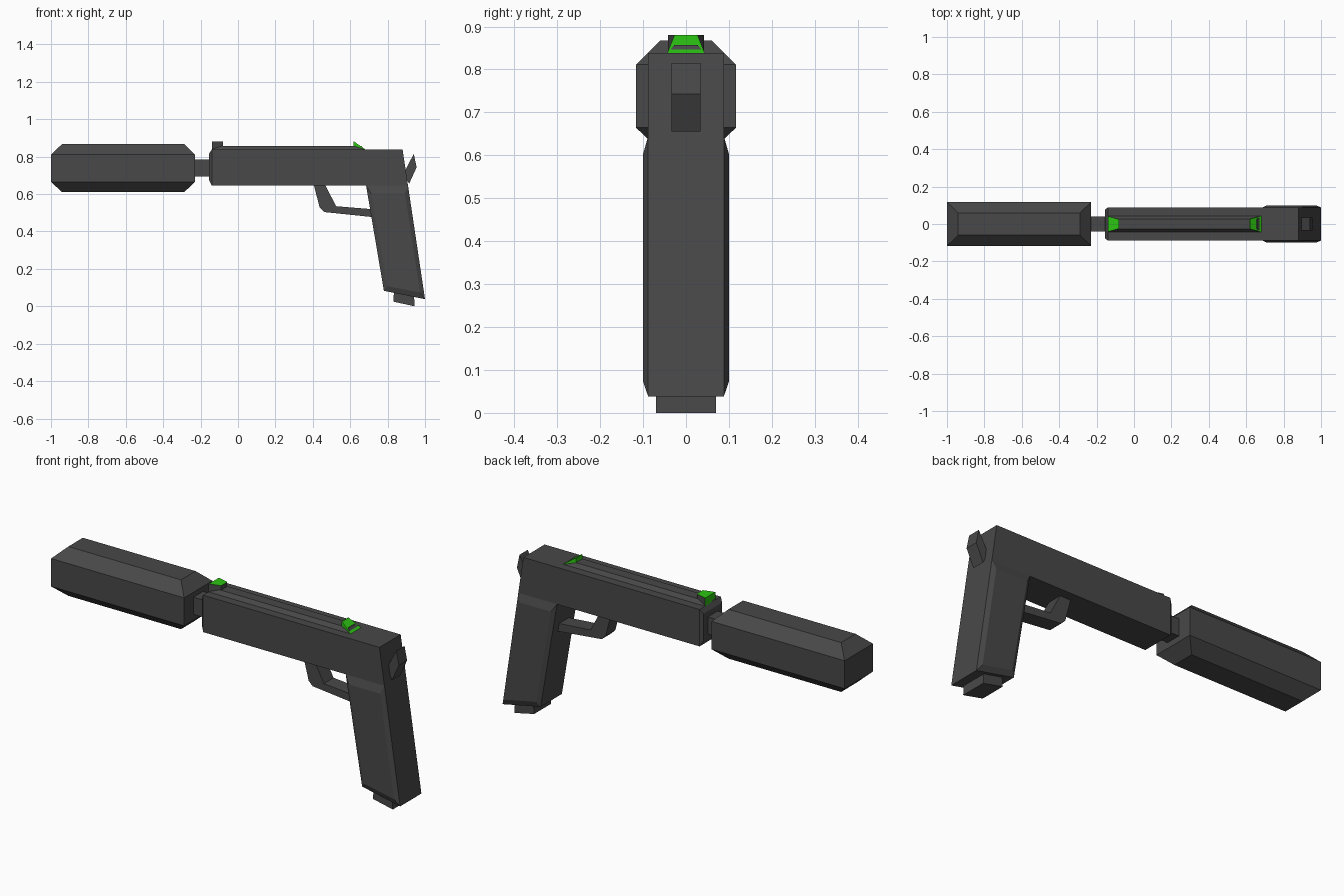
import bpy, bmesh

if "Cube" in bpy.data.objects:
    bpy.data.objects.remove(bpy.data.objects["Cube"])


def material(name, color):
    m = bpy.data.materials.new(name)
    m.diffuse_color = color
    m.use_nodes = True
    m.node_tree.nodes["Principled BSDF"].inputs["Base Color"].default_value = m.diffuse_color
    return m


DARK = material("dark_metal", (0.065, 0.065, 0.065, 1))
GREEN = material("green_paint", (0.025, 0.55, 0.006, 1))


def loft(name, rings, mats=(DARK,)):
    """Join matching rings of points with flat faces and cap both ends."""
    bm = bmesh.new()
    vs = [[bm.verts.new(p) for p in r] for r in rings]
    n = len(rings[0])
    bm.faces.new(vs[0])
    bm.faces.new(vs[-1])
    for a, b in zip(vs, vs[1:]):
        for i in range(n):
            j = (i + 1) % n
            bm.faces.new((a[i], a[j], b[j], b[i]))
    bmesh.ops.recalc_face_normals(bm, faces=bm.faces)
    me = bpy.data.meshes.new(name)
    bm.to_mesh(me)
    bm.free()
    for m in mats:
        me.materials.append(m)
    ob = bpy.data.objects.new(name, me)
    bpy.context.collection.objects.link(ob)
    return ob


def rect(x0, x1, w0, w1, z):
    """Horizontal outline; half width w0 at x0 and w1 at x1."""
    return [(x0, -w0, z), (x1, -w1, z), (x1, w1, z), (x0, w0, z)]


def side(profile, y):
    return [(x, y, z) for x, z in profile]


def extrude(name, profile, w):
    return loft(name, [side(profile, -w), side(profile, w)])


# Suppressor: box with tapered top and bottom
loft("suppressor", [rect(-0.94, -0.288, 0.06, 0.06, 0.61),
                    rect(-1, -0.23, 0.117, 0.117, 0.665),
                    rect(-1, -0.23, 0.117, 0.117, 0.811),
                    rect(-0.94, -0.288, 0.06, 0.06, 0.868)])

# Barrel between suppressor and slide
loft("barrel", [rect(-0.25, -0.13, 0.04, 0.04, z) for z in (0.695, 0.785)])

# Slide with chamfered muzzle and slanted rear
def section(xb, xt, w, zb, zt):
    return [(xb, -w, zb), (xb, w, zb), (xt, w, zt), (xt, -w, zt)]

loft("slide", [section(-0.155, -0.155, 0.077, 0.675, 0.815),
               section(-0.14, -0.14, 0.088, 0.645, 0.838),
               section(0.909, 0.88, 0.088, 0.645, 0.838)])

# Raised rib along the top of the slide
loft("top_rib", [rect(-0.14, 0.685, 0.05, 0.05, 0.83),
                 rect(-0.14, 0.66, 0.027, 0.027, 0.857)])

# Grip with raised side panels
grip = [(0.685, 0.645), (0.909, 0.645), (1.0, 0.038), (0.78, 0.083)]
panel = [(0.712, 0.603), (0.893, 0.603), (0.973, 0.073), (0.798, 0.108)]
loft("grip", [side(panel, -0.1), side(grip, -0.088),
              side(grip, 0.088), side(panel, 0.1)])

# Magazine base under the grip
extrude("magazine_base", [(0.835, 0.09), (0.94, 0.07), (0.945, 0.0), (0.83, 0.025)], 0.07)

# Trigger guard
extrude("trigger_guard", [(0.405, 0.65), (0.437, 0.527), (0.46, 0.504), (0.72, 0.477),
                          (0.72, 0.519), (0.525, 0.535), (0.465, 0.65)], 0.04)

# Hammer
extrude("hammer", [(0.885, 0.71), (0.94, 0.815), (0.955, 0.743), (0.915, 0.655)], 0.034)

# Front sight: dark sides, green top and muzzle face
sight = loft("front_sight", [rect(-0.14, -0.08, 0.042, 0.025, z) for z in (0.835, 0.88)],
             (DARK, GREEN))
for f in sight.data.polygons:
    if f.normal.z > 0.9 or f.normal.x < -0.9:
        f.material_index = 1

# Rear sight: green wedge sloping to the rear
loft("rear_sight", [rect(0.618, 0.686, 0.027, 0.045, 0.835),
                    rect(0.618, 0.622, 0.027, 0.027, 0.88)], (GREEN,))
